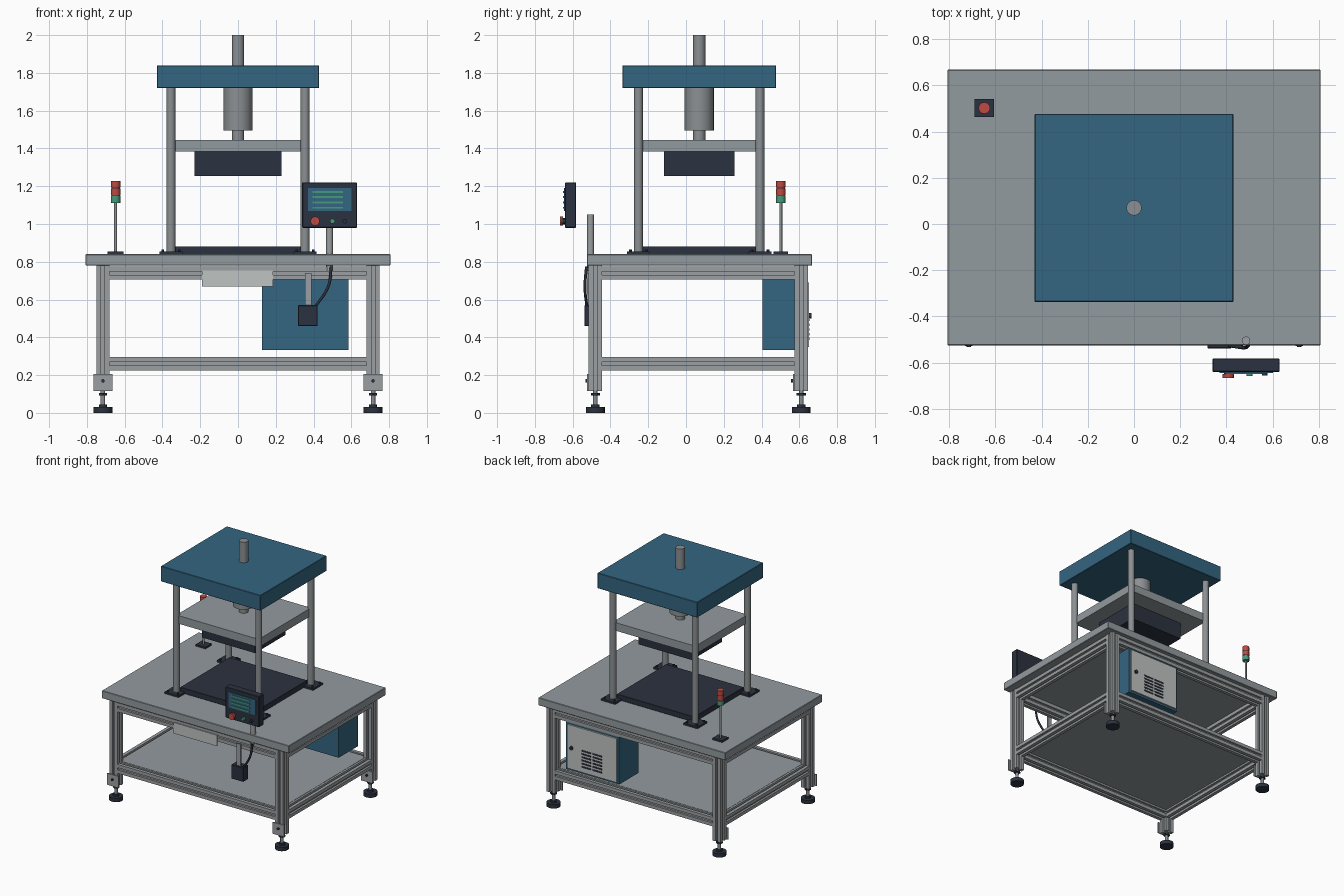
import bpy, bmesh, math
from mathutils import Matrix, Vector

if "Cube" in bpy.data.objects:
    bpy.data.objects.remove(bpy.data.objects["Cube"])


def mat(name, c):
    m = bpy.data.materials.new(name)
    m.diffuse_color = (*c, 1)
    m.use_nodes = True
    m.node_tree.nodes["Principled BSDF"].inputs["Base Color"].default_value = m.diffuse_color
    return m


GREY = mat("table grey", (0.29, 0.325, 0.345))
ALU = mat("aluminium", (0.33, 0.35, 0.36))
STEEL = mat("steel", (0.26, 0.28, 0.29))
BLUE = mat("press blue", (0.034, 0.13, 0.22))
DARK = mat("dark navy", (0.024, 0.032, 0.05))
LIGHT = mat("light grey", (0.52, 0.55, 0.54))
RED = mat("signal red", (0.52, 0.07, 0.05))
GREEN = mat("signal green", (0.06, 0.33, 0.2))


def finish(name, bm, m, smooth=False):
    me = bpy.data.meshes.new(name)
    bmesh.ops.recalc_face_normals(bm, faces=bm.faces)
    bm.to_mesh(me)
    bm.free()
    me.materials.append(m)
    ob = bpy.data.objects.new(name, me)
    bpy.context.collection.objects.link(ob)
    if smooth:
        bpy.context.view_layer.objects.active = ob
        ob.select_set(True)
        bpy.ops.object.shade_smooth_by_angle(angle=math.radians(35))
        ob.select_set(False)
    return ob


def box(name, x, y, z, m, bevel=0.0):
    """Box from (min, max) ranges."""
    bm = bmesh.new()
    size = Vector((x[1] - x[0], y[1] - y[0], z[1] - z[0]))
    mid = Vector((sum(x) / 2, sum(y) / 2, sum(z) / 2))
    bmesh.ops.create_cube(bm, size=1, matrix=Matrix.Translation(mid) @ Matrix.Diagonal((*size, 1)))
    if bevel:
        bmesh.ops.bevel(bm, geom=bm.edges[:], offset=bevel, segments=1, affect='EDGES')
    return finish(name, bm, m)


def cyl(name, a, b, r, m, n=24):
    """Cylinder from point a to point b."""
    a, b = Vector(a), Vector(b)
    rot = (b - a).to_track_quat('Z', 'Y').to_matrix().to_4x4()
    bm = bmesh.new()
    bmesh.ops.create_cone(bm, cap_ends=True, segments=n, radius1=r, radius2=r,
                          depth=(b - a).length, matrix=Matrix.Translation((a + b) / 2) @ rot)
    return finish(name, bm, m, n > 8)


def extrusion(name, a, b, m, h=0.035, g=0.009, d=0.016):
    """Square slotted aluminium profile from a to b."""
    side = [(h, -h), (h, -g), (h - d, -g), (h - d, g), (h, g)]
    pts = []
    for k in range(4):
        c, s = round(math.cos(k * math.pi / 2)), round(math.sin(k * math.pi / 2))
        pts += [(x * c - y * s, x * s + y * c) for x, y in side]
    a, b = Vector(a), Vector(b)
    axis = (b - a).normalized()
    u = Vector((1, 0, 0)) if abs(axis.z) > .5 else Vector((0, 0, 1))
    v = axis.cross(u)
    bm = bmesh.new()
    f = bm.faces.new([bm.verts.new(a + u * x + v * y) for x, y in pts])
    r = bmesh.ops.extrude_face_region(bm, geom=[f])
    verts = [e for e in r['geom'] if isinstance(e, bmesh.types.BMVert)]
    bmesh.ops.translate(bm, verts=verts, vec=b - a)
    return finish(name, bm, m)


# Table top and shelf
box("table_top", (-.807, .807), (-.525, .668), (.78, .84), GREY, .003)
box("lower_shelf", (-.69, .69), (-.46, .59), (.283, .297), GREY)

# Frame: legs, feet, brackets
LX, LYS = .715, (-.48, .61)
for sx, xn in ((-1, "left"), (1, "right")):
    for y, yn in zip(LYS, ("front", "back")):
        x, tag = sx * LX, f"{yn}_{xn}"
        extrusion(f"leg_{tag}", (x, y, .115), (x, y, .78), ALU)
        box(f"leg_bracket_{tag}", (x - .05, x + .05), (y - .043, y - .035), (.117, .207), ALU)
        cyl(f"bracket_bolt_{tag}", (x, y - .053, .17), (x, y - .043, .17), .009, DARK, 12)
        cyl(f"foot_stem_{tag}", (x, y, .02), (x, y, .12), .012, STEEL, 16)
        cyl(f"foot_nut_{tag}", (x, y, .092), (x, y, .104), .024, DARK, 6)
        cyl(f"foot_collar_{tag}", (x, y, .028), (x, y, .045), .022, DARK, 16)
        cyl(f"foot_pad_{tag}", (x, y, 0), (x, y, .03), .05, DARK, 24)

# Frame rails
for z, zn in ((.74, "upper"), (.26, "lower")):
    for y, yn in zip(LYS, ("front", "back")):
        extrusion(f"{zn}_rail_{yn}", (-LX + .035, y, z), (LX - .035, y, z), ALU)
    for sx, xn in ((-1, "left"), (1, "right")):
        extrusion(f"{zn}_rail_{xn}", (sx * LX, LYS[0] + .035, z), (sx * LX, LYS[1] - .035, z), ALU)

# Press: columns with bolted flanges
CY = .07
for sx in (-1, 1):
    for sy in (-1, 1):
        x, y = sx * .355, CY + sy * .322
        tag = f"{'front' if sy < 0 else 'back'}_{'left' if sx < 0 else 'right'}"
        cyl(f"column_{tag}", (x, y, .84), (x, y, 1.73), .024, STEEL)
        box(f"column_flange_{tag}", (x - .06, x + .06), (y - .06, y + .06), (.84, .854), DARK)
        for bx in (-1, 1):
            for by in (-1, 1):
                p = (x + bx * .043, y + by * .043)
                cyl(f"flange_bolt_{tag}", (*p, .854), (*p, .864), .008, DARK, 6)

# Press: plates, cylinder and ram
box("crown_plate", (-.43, .43), (CY - .407, CY + .407), (1.72, 1.84), BLUE, .003)
box("press_bed", (-.335, .335), (CY - .305, CY + .305), (.84, .882), DARK, .002)
box("moving_platen", (-.355, .355), (CY - .322, CY + .322), (1.383, 1.446), GREY)
box("upper_tool", (-.23, .23), (CY - .187, CY + .187), (1.253, 1.384), DARK)
cyl("cylinder_body", (0, CY, 1.495), (0, CY, 1.73), .077, STEEL, 32)
cyl("ram_rod", (0, CY, 1.44), (0, CY, 2.0), .033, STEEL)

# Control panel on its post
box("control_panel", (.34, .63), (-.64, -.582), (.98, 1.22), DARK, .003)
box("panel_screen", (.37, .602), (-.645, -.638), (1.07, 1.19), BLUE)
for i, w in enumerate((.16, .16, .16, .16)):
    z = 1.17 - i * .028
    box(f"screen_line_{i}", (.395, .395 + w), (-.65, -.644), (z - .005, z + .005), GREEN)
cyl("stop_button_base", (.408, -.65, 1.015), (.408, -.638, 1.015), .018, DARK)
cyl("stop_button", (.408, -.667, 1.015), (.408, -.65, 1.015), .024, RED)
cyl("start_button", (.5, -.658, 1.015), (.5, -.638, 1.015), .013, GREEN, 16)
cyl("mode_button", (.565, -.655, 1.015), (.565, -.638, 1.015), .012, DARK, 16)
cyl("panel_post", (.485, -.505, .75), (.485, -.505, 1.05), .018, ALU)

# Junction box, strap and cable
box("junction_box", (.318, .422), (-.538, -.475), (.46, .57), DARK, .003)
box("junction_strap", (.355, .39), (-.525, -.515), (.56, .74), ALU)
cu = bpy.data.curves.new("cable", 'CURVE')
cu.dimensions = '3D'
cu.bevel_depth = .008
cu.bevel_resolution = 2
cu.resolution_u = 6
sp = cu.splines.new('BEZIER')
path = [(.494, -.527, .775), (.478, -.535, .67), (.408, -.525, .56)]
sp.bezier_points.add(len(path) - 1)
for bp, co in zip(sp.bezier_points, path):
    bp.co = co
    bp.handle_left_type = bp.handle_right_type = 'AUTO'
cu.materials.append(DARK)
bpy.context.collection.objects.link(bpy.data.objects.new("cable", cu))

# Front name plate (blank)
box("front_plate", (-.19, .185), (-.522, -.514), (.67, .755), LIGHT)

# Signal tower
SX, SY = -.648, .502
box("signal_base", (SX - .042, SX + .042), (SY - .038, SY + .038), (.84, .854), DARK)
cyl("signal_pole", (SX, SY, .85), (SX, SY, 1.115), .008, STEEL, 16)
for i, m in enumerate((GREEN, RED, RED)):
    z = 1.112 + i * .04
    cyl(f"signal_lamp_{i}", (SX, SY, z), (SX, SY, z + .036), .025, m, 20)
    if i:
        cyl(f"signal_spacer_{i}", (SX, SY, z - .004), (SX, SY, z), .023, DARK, 20)

# Electrical cabinet with vented door at the back
box("cabinet", (.128, .585), (.405, .64), (.333, .705), BLUE)
box("cabinet_door", (.143, .57), (.64, .652), (.348, .69), LIGHT)
cyl("door_lock", (.53, .65, .515), (.53, .664, .515), .014, DARK, 16)
for row in range(6):
    for col in (-1, 1):
        x, z = .357 + col * .048, .392 + row * .025
        box(f"door_vent_{row}", (x - .04, x + .04), (.65, .655), (z - .006, z + .006), DARK)
